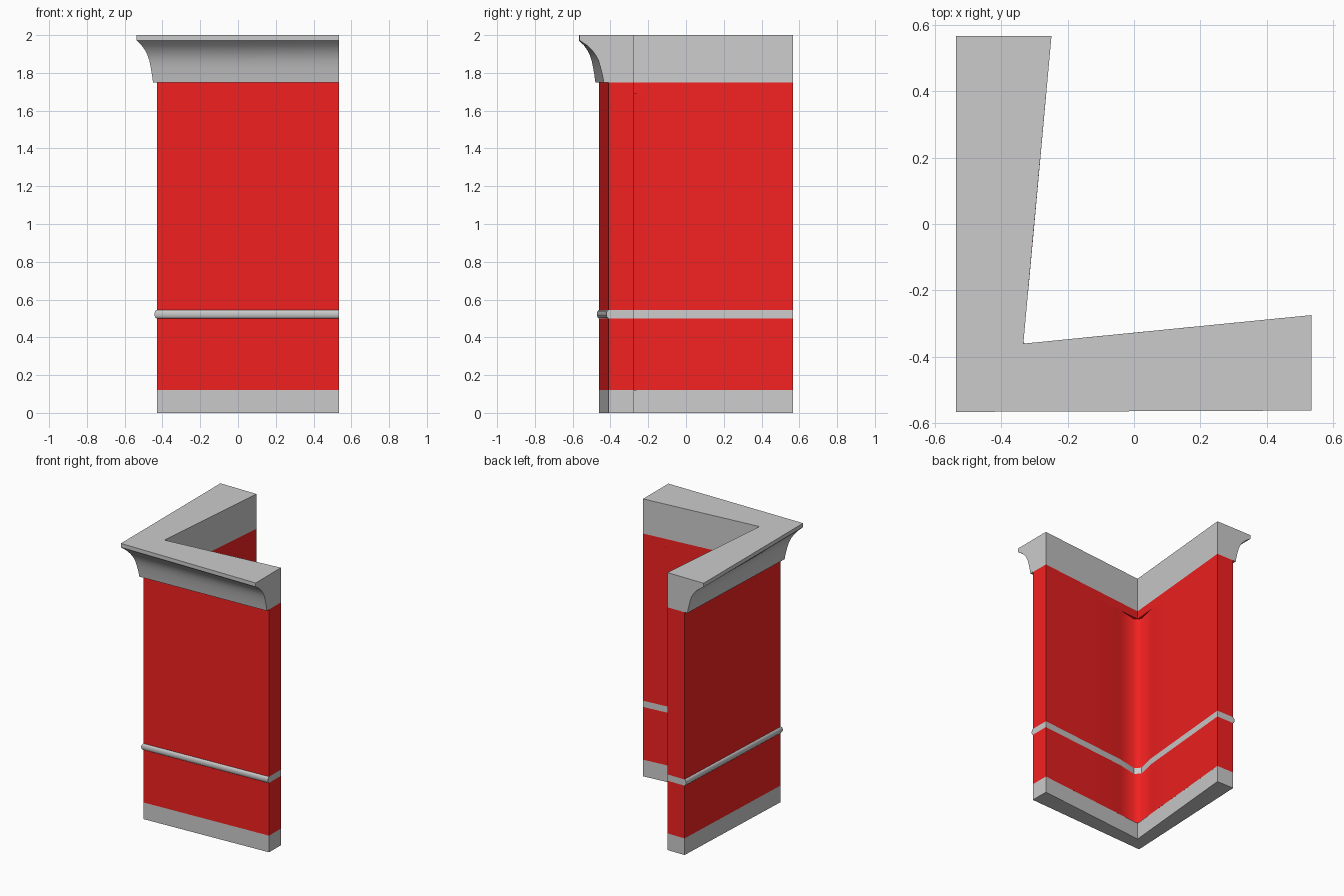
import bpy, bmesh
from math import radians, sin, cos, pi

if "Cube" in bpy.data.objects:
    bpy.data.objects.remove(bpy.data.objects["Cube"])

# Outer plan line of the wall: right end, corner, back end
WALL = [(0.535, -0.41), (-0.43, -0.46), (-0.385, 0.567)]
CROWN_LOW = [(0.535, -0.435), (-0.45, -0.48), (-0.408, 0.567)]
CROWN_TOP = [(0.535, -0.563), (-0.537, -0.567), (-0.537, 0.567)]
# Inner plan line: back end, corner, right end
INNER = [(-0.249, 0.567), (-0.334, -0.361), (0.535, -0.275)]
# Inner line with the shallow eased recess in the corner
RECESS = [(-0.249, 0.567), (-0.296, 0.05), (-0.319, -0.2), (-0.35, -0.34),
          (-0.315, -0.376), (-0.173, -0.345), (0.09, -0.319), (0.535, -0.275)]

red = bpy.data.materials.new("red_paint")
red.diffuse_color = (0.9, 0.015, 0.015, 1)
red.use_nodes = True
red.node_tree.nodes["Principled BSDF"].inputs["Base Color"].default_value = red.diffuse_color


def blend(a, b, f):
    return [(p[0] + (q[0] - p[0]) * f, p[1] + (q[1] - p[1]) * f) for p, q in zip(a, b)]


def bulge(d):
    """Push the outer wall line outward by d, keeping the ends cut flush."""
    (a, b, c) = WALL
    return [(a[0], a[1] - d), (b[0] - d, b[1] - d), (c[0] - d, c[1])]


def loft(name, layers, inner, mat=None, angle=35):
    """Stack plan outlines (outer line, z) into a closed solid."""
    bm = bmesh.new()
    rings = [[bm.verts.new((x, y, z)) for x, y in outer + inner] for outer, z in layers]
    n = len(rings[0])
    for lo, hi in zip(rings, rings[1:]):
        for i in range(n):
            j = (i + 1) % n
            bm.faces.new((lo[i], lo[j], hi[j], hi[i]))
    bm.faces.new(rings[0])
    bm.faces.new(rings[-1])
    bmesh.ops.recalc_face_normals(bm, faces=bm.faces[:])
    me = bpy.data.meshes.new(name)
    bm.to_mesh(me)
    bm.free()
    ob = bpy.data.objects.new(name, me)
    bpy.context.collection.objects.link(ob)
    if mat:
        me.materials.append(mat)
    bpy.ops.object.select_all(action='DESELECT')
    ob.select_set(True)
    bpy.context.view_layer.objects.active = ob
    bpy.ops.object.shade_smooth_by_angle(angle=radians(angle))
    return ob


# Base and red wall panels
loft("base_board", [(WALL, 0), (WALL, 0.12)], INNER)
loft("lower_wall", [(WALL, 0.12), (WALL, 0.5)], RECESS, red, 65)
loft("upper_wall", [(WALL, 0.545), (WALL, 1.69)], RECESS, red, 65)
loft("wall_top_band", [(WALL, 1.69), (WALL, 1.75)], INNER, red)

# Half-round rail
rail = []
for k in range(9):
    t = pi * k / 8
    rail.append((bulge(0.012 * sin(t)), 0.5225 - 0.0225 * cos(t)))
loft("chair_rail", rail, RECESS)

# Crown moulding: cove curve from wall to top lip
cove = [(0, 1.75), (0.06, 1.79), (0.14, 1.83), (0.22, 1.865), (0.34, 1.895),
        (0.5, 1.922), (0.7, 1.946), (0.9, 1.963), (1, 1.972), (1, 2.0)]
loft("crown_moulding", [(blend(CROWN_LOW, CROWN_TOP, f), z) for f, z in cove], INNER)
